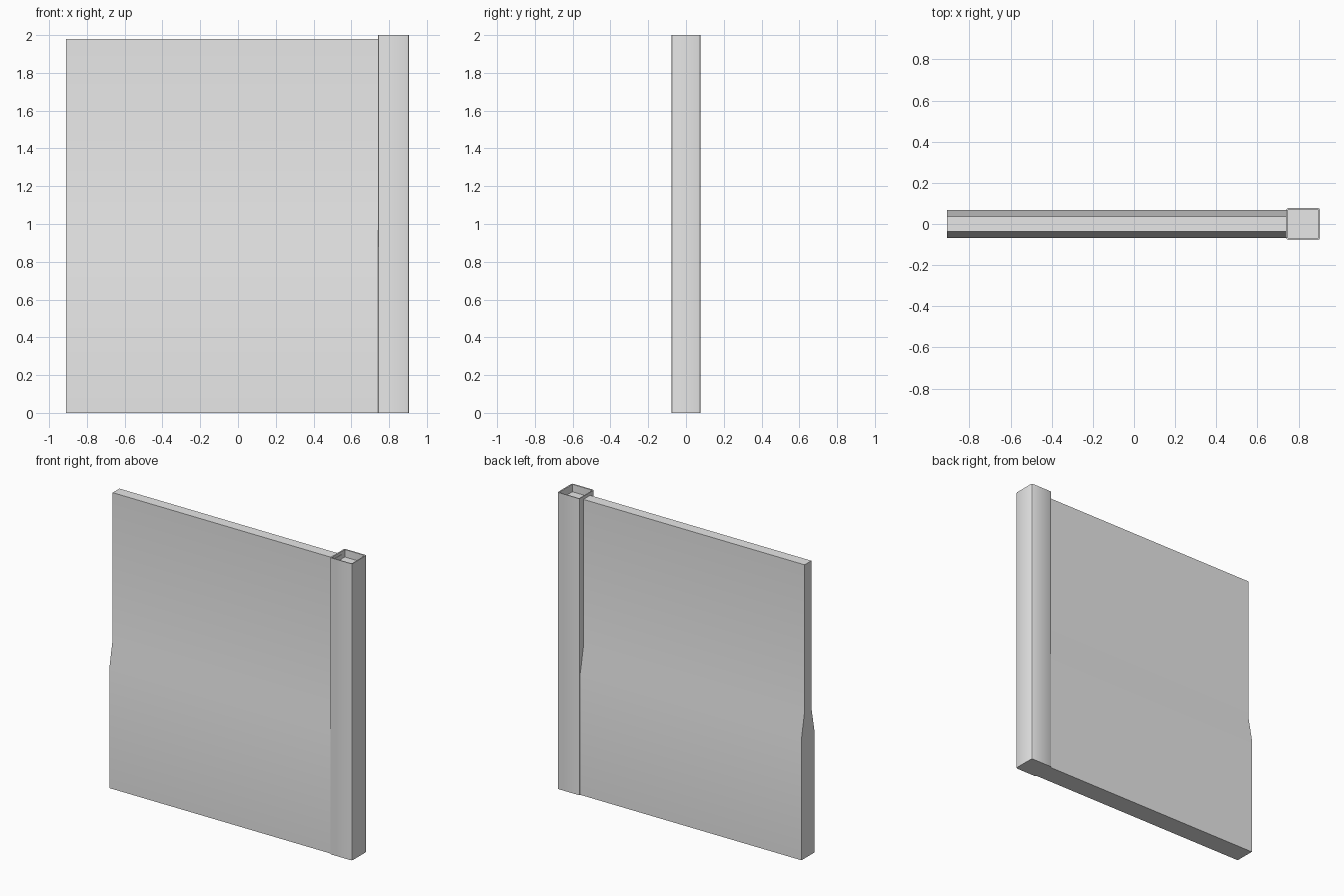
import bpy, bmesh

cube = bpy.data.objects.get("Cube")
if cube:
    bpy.data.objects.remove(cube, do_unlink=True)

grey = bpy.data.materials.new("light_grey")
grey.use_nodes = True
colour = (0.8, 0.8, 0.8, 1)
grey.diffuse_color = colour
grey.node_tree.nodes["Principled BSDF"].inputs["Base Color"].default_value = colour


def finish(bm, name):
    bmesh.ops.recalc_face_normals(bm, faces=bm.faces)
    mesh = bpy.data.meshes.new(name)
    bm.to_mesh(mesh)
    bm.free()
    mesh.materials.append(grey)
    obj = bpy.data.objects.new(name, mesh)
    bpy.context.collection.objects.link(obj)
    bpy.ops.object.select_all(action="DESELECT")
    obj.select_set(True)
    bpy.context.view_layer.objects.active = obj
    bpy.ops.object.shade_smooth_by_angle(angle=0.7)
    return obj


# Wall panel: thick base, sloped shoulder and thin upper half, extruded along x
half = [(0.069, 0), (0.069, 0.82), (0.036, 0.99), (0.036, 1.98)]
profile = half + [(-y, z) for y, z in reversed(half)]
bm = bmesh.new()
end = bm.faces.new([bm.verts.new((-0.91, y, z)) for y, z in profile])
side = bmesh.ops.extrude_face_region(bm, geom=[end], use_keep_orig=True)
moved = [v for v in side["geom"] if isinstance(v, bmesh.types.BMVert)]
bmesh.ops.translate(bm, verts=moved, vec=(1.66, 0, 0))
finish(bm, "wall_panel")

# End post: square column with softened long edges and a recessed open top
bm = bmesh.new()
bmesh.ops.create_cube(bm, size=1)
bmesh.ops.scale(bm, verts=bm.verts, vec=(0.165, 0.156, 2))
bmesh.ops.translate(bm, verts=bm.verts, vec=(0.8225, 0, 1))
uprights = [e for e in bm.edges if abs(e.verts[0].co.z - e.verts[1].co.z) > 1]
bmesh.ops.bevel(bm, geom=uprights, offset=0.012, segments=2, profile=0.5,
                affect="EDGES")
top = max(bm.faces, key=lambda f: f.calc_center_median().z)
bmesh.ops.inset_region(bm, faces=[top], thickness=0.008)
bmesh.ops.translate(bm, verts=top.verts, vec=(0, 0, -0.001))
walls = bmesh.ops.extrude_face_region(bm, geom=[top])
floor = [v for v in walls["geom"] if isinstance(v, bmesh.types.BMVert)]
bmesh.ops.translate(bm, verts=floor, vec=(0, 0, -0.05))
if top.is_valid:
    bmesh.ops.delete(bm, geom=[top], context="FACES_ONLY")
finish(bm, "end_post")
